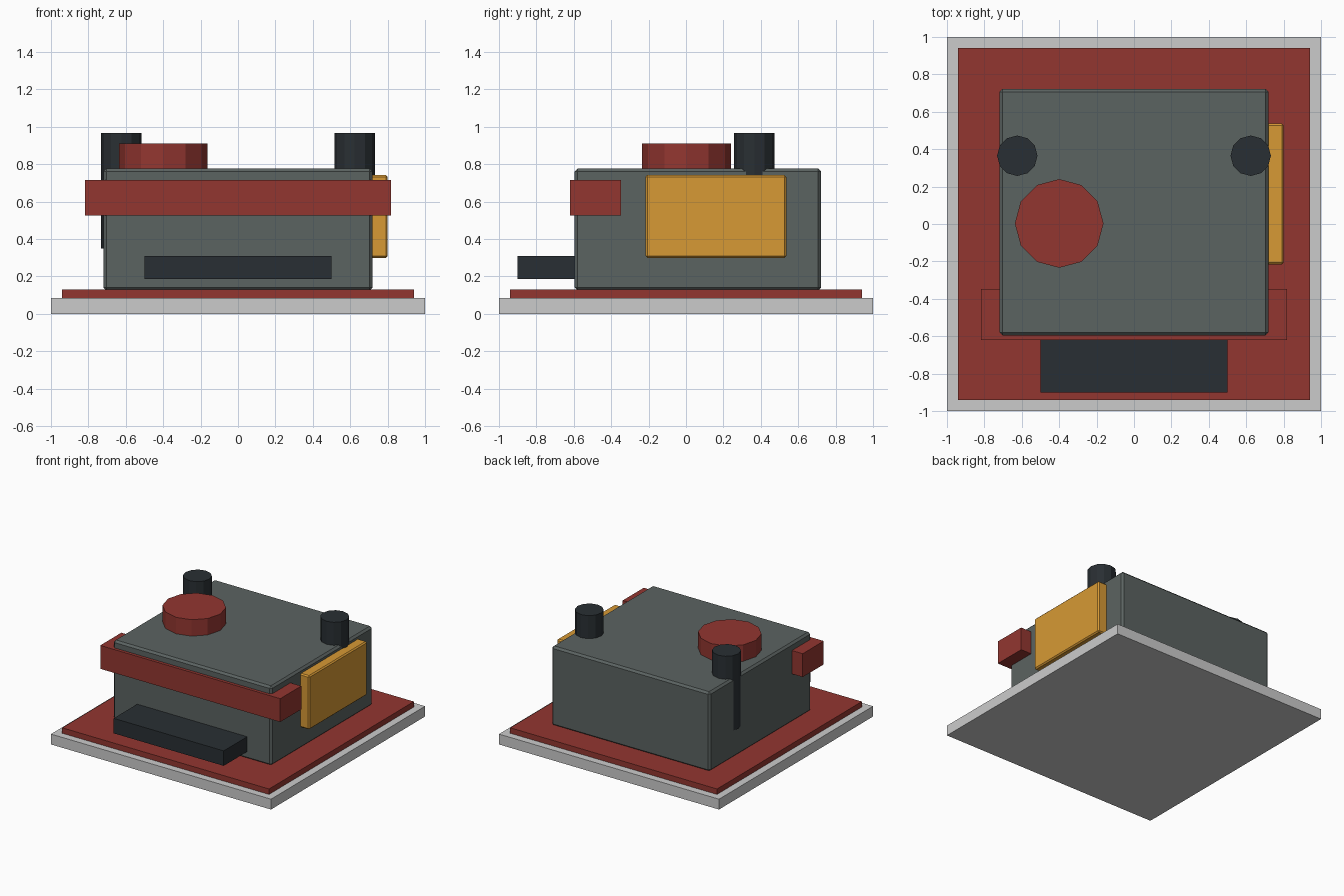
import bpy
from math import pi

if "Cube" in bpy.data.objects:
    bpy.data.objects.remove(bpy.data.objects["Cube"])


def material(name, rgb):
    m = bpy.data.materials.new(name)
    m.diffuse_color = (*rgb, 1)
    m.use_nodes = True
    m.node_tree.nodes["Principled BSDF"].inputs["Base Color"].default_value = m.diffuse_color
    return m


red = material("red", (0.29, 0.037, 0.03))
dark = material("dark", (0.022, 0.028, 0.033))
amber = material("amber", (0.68, 0.32, 0.035))
steel = material("steel", (0.105, 0.125, 0.12))


def box(name, x, y, z, mat=None, bevel=0):
    """Box from (min, max) ranges, with an optional small chamfer."""
    bpy.ops.mesh.primitive_cube_add(
        size=1, location=[(r[0] + r[1]) / 2 for r in (x, y, z)])
    ob = bpy.context.object
    ob.name = name
    ob.scale = [r[1] - r[0] for r in (x, y, z)]
    bpy.ops.object.transform_apply(location=False, rotation=False, scale=True)
    if mat:
        ob.data.materials.append(mat)
    if bevel:
        mod = ob.modifiers.new("edge_bevel", 'BEVEL')
        mod.width = bevel
        mod.segments = 1
    return ob


def post(name, x, y, radius, z, mat):
    """Upright twelve-sided cylinder."""
    bpy.ops.mesh.primitive_cylinder_add(
        vertices=12, radius=radius, depth=z[1] - z[0],
        location=(x, y, (z[0] + z[1]) / 2))
    ob = bpy.context.object
    ob.name = name
    ob.data.materials.append(mat)
    return ob


# Stepped base
box("base_plate", (-1, 1), (-1, 1), (0, 0.085))
box("base_inlay", (-0.94, 0.94), (-0.94, 0.94), (0.08, 0.13), red)

# Main housing
box("housing", (-0.72, 0.72), (-0.595, 0.722), (0.125, 0.777), steel, 0.016)

# Front band and tray
box("front_band", (-0.818, 0.818), (-0.62, -0.347), (0.525, 0.717), red)
box("front_tray", (-0.5, 0.5), (-0.9, -0.5), (0.187, 0.31), dark)

# Side panel
box("side_panel", (0.68, 0.8), (-0.217, 0.537), (0.3, 0.742), amber, 0.01)

# Top dial and rear posts
post("top_dial", -0.4, 0.003, 0.237, (0.74, 0.912), red)
for side, label in ((-1, "left"), (1, "right")):
    post(label + "_post", side * 0.624, 0.365, 0.108, (0.35, 0.966), dark)
